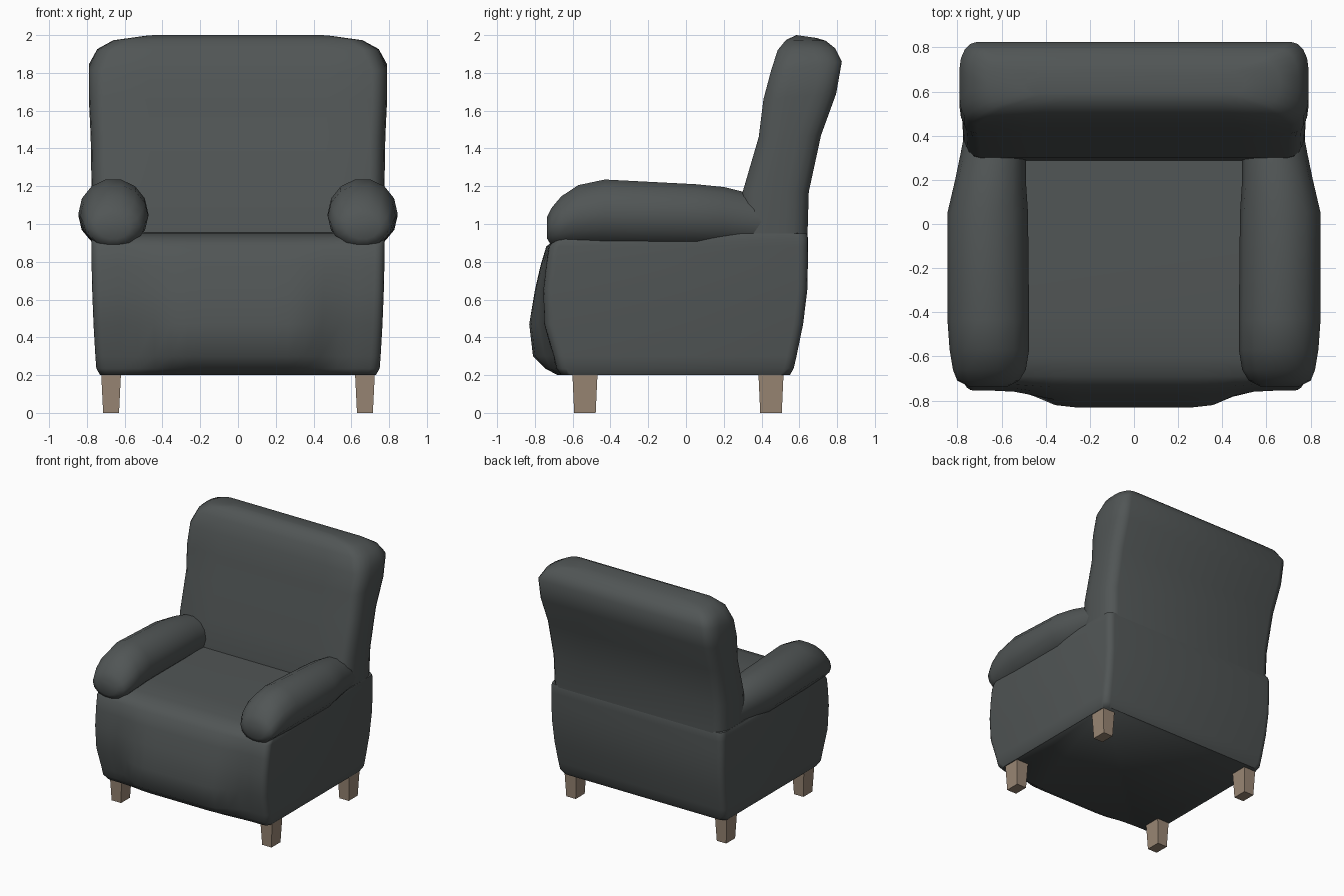
import bpy, bmesh, math

if "Cube" in bpy.data.objects:
    bpy.data.objects.remove(bpy.data.objects["Cube"])


def material(name, rgb):
    m = bpy.data.materials.new(name)
    m.diffuse_color = (*rgb, 1)
    m.use_nodes = True
    m.node_tree.nodes["Principled BSDF"].inputs["Base Color"].default_value = m.diffuse_color
    return m


FABRIC = material("charcoal fabric", (0.082, 0.092, 0.092))
WOOD = material("light brown wood", (0.32, 0.24, 0.175))


def loft(name, rings, mat, smooth=True, angle=55):
    """Skin a list of closed rings and cap both ends."""
    bm = bmesh.new()
    vs = [[bm.verts.new(p) for p in r] for r in rings]
    n = len(rings[0])
    for a, b in zip(vs, vs[1:]):
        for j in range(n):
            k = (j + 1) % n
            bm.faces.new((a[j], a[k], b[k], b[j]))
    bm.faces.new(vs[0][::-1])
    bm.faces.new(vs[-1])
    bmesh.ops.recalc_face_normals(bm, faces=bm.faces)
    me = bpy.data.meshes.new(name)
    bm.to_mesh(me)
    bm.free()
    me.materials.append(mat)
    if smooth:
        me.polygons.foreach_set("use_smooth", [True] * len(me.polygons))
        me.set_sharp_from_angle(angle=math.radians(angle))
    ob = bpy.data.objects.new(name, me)
    bpy.context.collection.objects.link(ob)
    return ob


def rounded_rect(hw, yf, yb, rx, ry, cols, n=4):
    """Plan outline, with the front edge divided into columns."""
    pts = []
    span = hw - rx
    for t in range(1, cols):
        pts.append((-span + 2 * span * t / cols, yf))
    corners = [(span, yf + ry, -90), (span, yb - ry, 0),
               (-span, yb - ry, 90), (-span, yf + ry, 180)]
    for cx, cy, start in corners:
        for i in range(n + 1):
            a = math.radians(start + 90 * i / n)
            pts.append((cx + rx * math.cos(a), cy + ry * math.sin(a)))
    return pts


# Seat and base: stacked outlines with a padded bulge on the front
# z, half width, front y, rear y, bulge depth, bulge half width
body = [
    (0.200, 0.730, -0.66, 0.550, 0.02, 0.60),
    (0.235, 0.750, -0.685, 0.570, 0.06, 0.58),
    (0.30, 0.755, -0.70, 0.585, 0.11, 0.56),
    (0.47, 0.765, -0.75, 0.620, 0.08, 0.56),
    (0.65, 0.772, -0.755, 0.642, 0.045, 0.60),
    (0.78, 0.775, -0.74, 0.645, 0.03, 0.62),
    (0.88, 0.775, -0.725, 0.646, 0.015, 0.62),
    (0.925, 0.775, -0.69, 0.646, 0.0, 0.62),
    (0.950, 0.770, -0.60, 0.640, 0.0, 0.62),
    (0.957, 0.700, -0.40, 0.500, 0.0, 0.62),
]
rings = []
for z, hw, yf, yb, depth, w in body:
    ring = []
    for x, y in rounded_rect(hw, yf, yb, 0.05, 0.05, 16):
        if y < 0:
            t = max(0, min(1, (w - abs(x)) / (w - 0.3)))
            y -= depth * t * t * (3 - 2 * t)
        ring.append((x, y, z))
    rings.append(ring)
loft("seat_and_base", rings, FABRIC)

# Backrest: leaning outlines that close over a rounded top
# half width, front y, front z, rear y, rear z
back = [
    (0.768, 0.28, 0.90, 0.642, 0.90),
    (0.775, 0.30, 1.17, 0.650, 1.17),
    (0.780, 0.385, 1.46, 0.715, 1.47),
    (0.790, 0.41, 1.66, 0.795, 1.69),
    (0.790, 0.45, 1.81, 0.825, 1.86),
    (0.745, 0.485, 1.92, 0.79, 1.93),
    (0.660, 0.53, 1.975, 0.74, 1.97),
    (0.500, 0.585, 2.00, 0.69, 1.985),
]
rings = []
for hw, yf, zf, yb, zb in back:
    ry = min(0.12, 0.45 * (yb - yf))
    rings.append([(x, y, zf + (zb - zf) * (y - yf) / (yb - yf))
                  for x, y in rounded_rect(hw, yf, yb, 0.08, ry, 6)])
loft("backrest", rings, FABRIC)

# Rolled arms: y, inner x, outer x, bottom z, top z
arm = [
    (-0.735, 0.57, 0.75, 0.92, 1.04),
    (-0.71, 0.52, 0.80, 0.88, 1.09),
    (-0.66, 0.49, 0.82, 0.87, 1.15),
    (-0.57, 0.475, 0.835, 0.87, 1.21),
    (-0.43, 0.475, 0.845, 0.87, 1.24),
    (0.05, 0.48, 0.845, 0.87, 1.215),
    (0.20, 0.49, 0.81, 0.87, 1.20),
    (0.32, 0.49, 0.785, 0.87, 1.17),
    (0.45, 0.50, 0.76, 0.87, 1.14),
]
for side, label in ((-1, "left"), (1, "right")):
    rings = []
    for y, xi, xo, zb, zt in arm:
        ring = []
        for i in range(14):
            a = 2 * math.pi * i / 14
            ring.append((side * ((xi + xo) / 2 + (xo - xi) / 2 * math.cos(a)), y,
                         (zb + zt) / 2 + (zt - zb) / 2 * math.sin(a)))
        rings.append(ring)
    loft(label + "_arm", rings, FABRIC)

    # Tapered square legs
    for y, where in ((-0.535, "front"), (0.45, "back")):
        rings = []
        for z, hx, hy in ((0, 0.042, 0.057), (0.24, 0.054, 0.068)):
            rings.append([(side * 0.672 + sx * hx, y + sy * hy, z)
                          for sx, sy in ((-1, -1), (1, -1), (1, 1), (-1, 1))])
        loft(f"{label}_{where}_leg", rings, WOOD, smooth=False)
